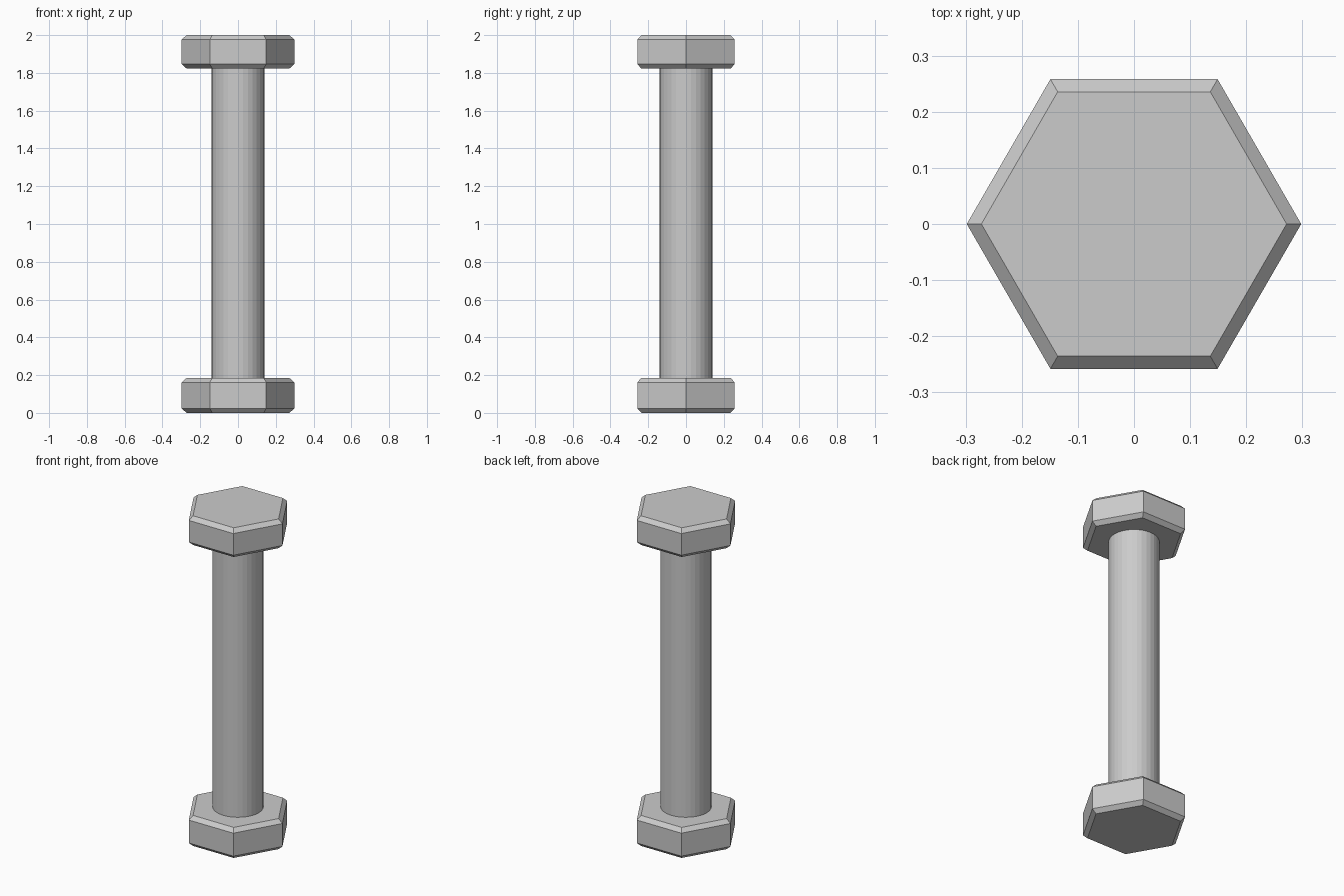
import bpy
import bmesh
import math

cube = bpy.data.objects.get("Cube")
if cube:
    bpy.data.objects.remove(cube, do_unlink=True)

steel = bpy.data.materials.new("grey_steel")
steel.use_nodes = True
GREY = (0.6, 0.6, 0.6, 1)
steel.diffuse_color = GREY
steel.node_tree.nodes["Principled BSDF"].inputs["Base Color"].default_value = GREY


def lathe(name, sides, profile):
    """Stack rings of (radius, height) and cap both ends."""
    bm = bmesh.new()
    rings = []
    for radius, z in profile:
        angles = [math.tau * i / sides for i in range(sides)]
        rings.append([bm.verts.new((radius * math.cos(a), radius * math.sin(a), z))
                      for a in angles])
    for low, high in zip(rings, rings[1:]):
        for i in range(sides):
            j = (i + 1) % sides
            bm.faces.new((low[i], low[j], high[j], high[i]))
    bm.faces.new(rings[0][::-1])
    bm.faces.new(rings[-1])
    mesh = bpy.data.meshes.new(name)
    bm.to_mesh(mesh)
    bm.free()
    mesh.materials.append(steel)
    obj = bpy.data.objects.new(name, mesh)
    bpy.context.collection.objects.link(obj)
    return obj


def hex_block(name, bottom, top):
    """Six-sided block with chamfered top and bottom rims."""
    outer, inner, chamfer = 0.298, 0.272, 0.023
    return lathe(name, 6, [(inner, bottom), (outer, bottom + chamfer),
                           (outer, top - chamfer), (inner, top)])


# Hexagonal head and nut joined by a round shank
hex_block("bolt_head", 1.823, 2.0)
hex_block("nut", 0.0, 0.185)
lathe("shank", 32, [(0.14, 0.1), (0.14, 1.9)])
